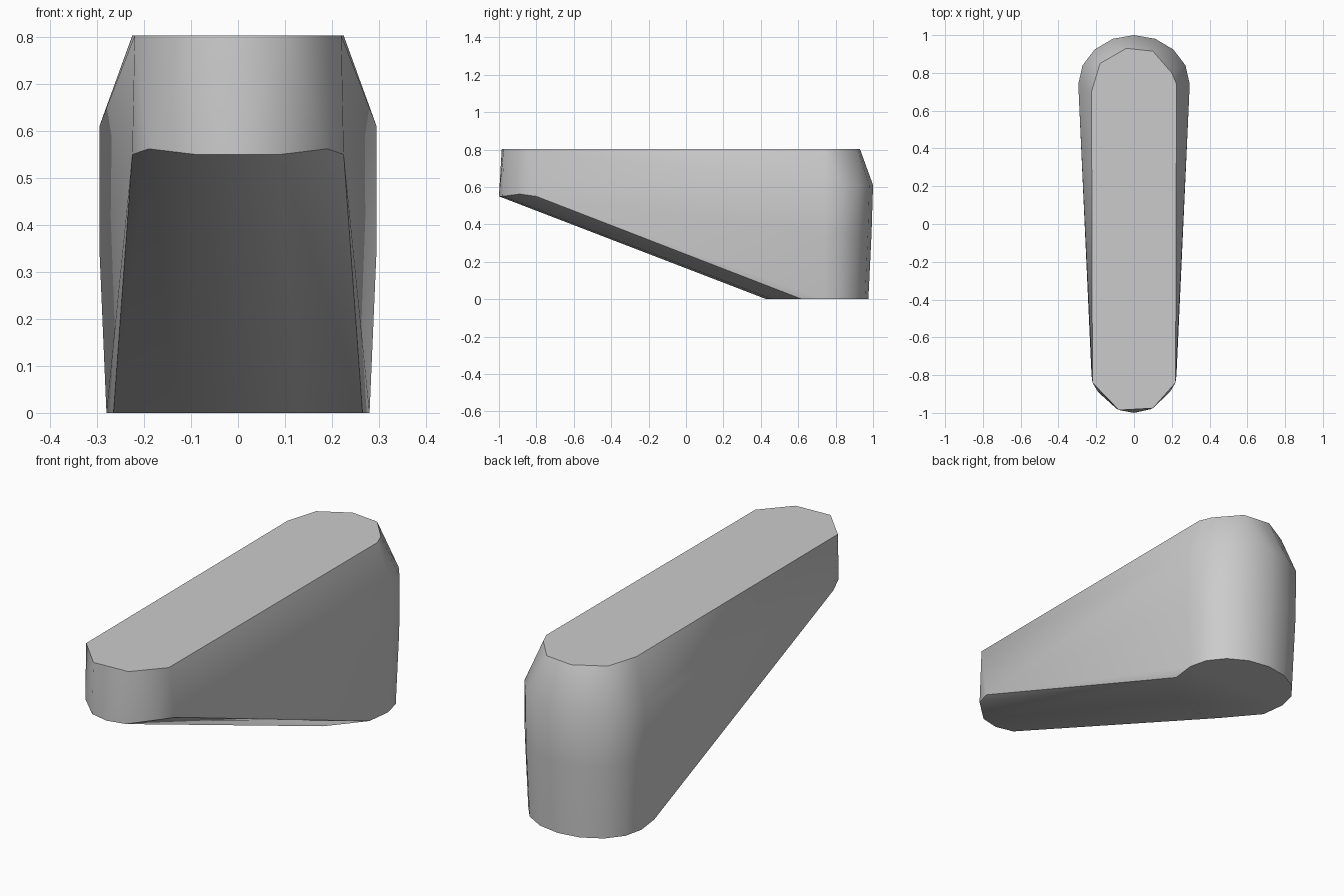
import bpy, bmesh
from math import sin, cos, pi, radians

cube = bpy.data.objects.get("Cube")
if cube:
    bpy.data.objects.remove(cube, do_unlink=True)

grey = bpy.data.materials.new("plain_grey")
grey.use_nodes = True
colour = (0.6, 0.6, 0.6, 1.0)
grey.diffuse_color = colour
grey.node_tree.nodes["Principled BSDF"].inputs["Base Color"].default_value = colour


def back_arc(width, depth, z, steps=8):
    """Rounded heel outline at one height."""
    return [(width * cos(pi * i / steps), 0.74 + depth * sin(pi * i / steps), z)
            for i in range(steps + 1)]


def mirrored(points):
    return [(s * x, y, z) for x, y, z in points for s in (-1, 1)]


# Heel, bulging at mid height
points = back_arc(0.28, 0.235, 0) + back_arc(0.295, 0.252, 0.35) + back_arc(0.295, 0.26, 0.61)

# Flat top outline
top = [(-0.225, 0.7), (-0.18, 0.85), (-0.04, 0.93), (0.1, 0.915), (0.2, 0.8),
       (0.225, 0.74), (0.22, -0.84), (0.1, -0.975), (-0.08, -0.985), (-0.22, -0.84)]
points += [(x, y, 0.803) for x, y in top]

# Nose underside and front of the flat base
points += mirrored([(0.225, -0.8, 0.55), (0.19, -0.89, 0.562), (0.09, -0.98, 0.55)])
points += [(0, -1, 0.55), (0, 0.43, 0)]
points += mirrored([(0.265, 0.62, 0), (0.13, 0.46, 0)])

# Wrap the outlines into one solid wedge
bm = bmesh.new()
for p in points:
    bm.verts.new(p)
bmesh.ops.remove_doubles(bm, verts=bm.verts, dist=0.002)
bmesh.ops.convex_hull(bm, input=bm.verts)
bmesh.ops.delete(bm, geom=[v for v in bm.verts if not v.link_faces], context='VERTS')
bmesh.ops.dissolve_limit(bm, angle_limit=radians(0.5), verts=bm.verts, edges=bm.edges)
bmesh.ops.recalc_face_normals(bm, faces=bm.faces)
mesh = bpy.data.meshes.new("tapered_wedge")
bm.to_mesh(mesh)
bm.free()

wedge = bpy.data.objects.new("tapered_wedge", mesh)
bpy.context.collection.objects.link(wedge)
mesh.materials.append(grey)
bpy.ops.object.select_all(action='DESELECT')
wedge.select_set(True)
bpy.context.view_layer.objects.active = wedge
bpy.ops.object.shade_smooth_by_angle(angle=radians(35))
